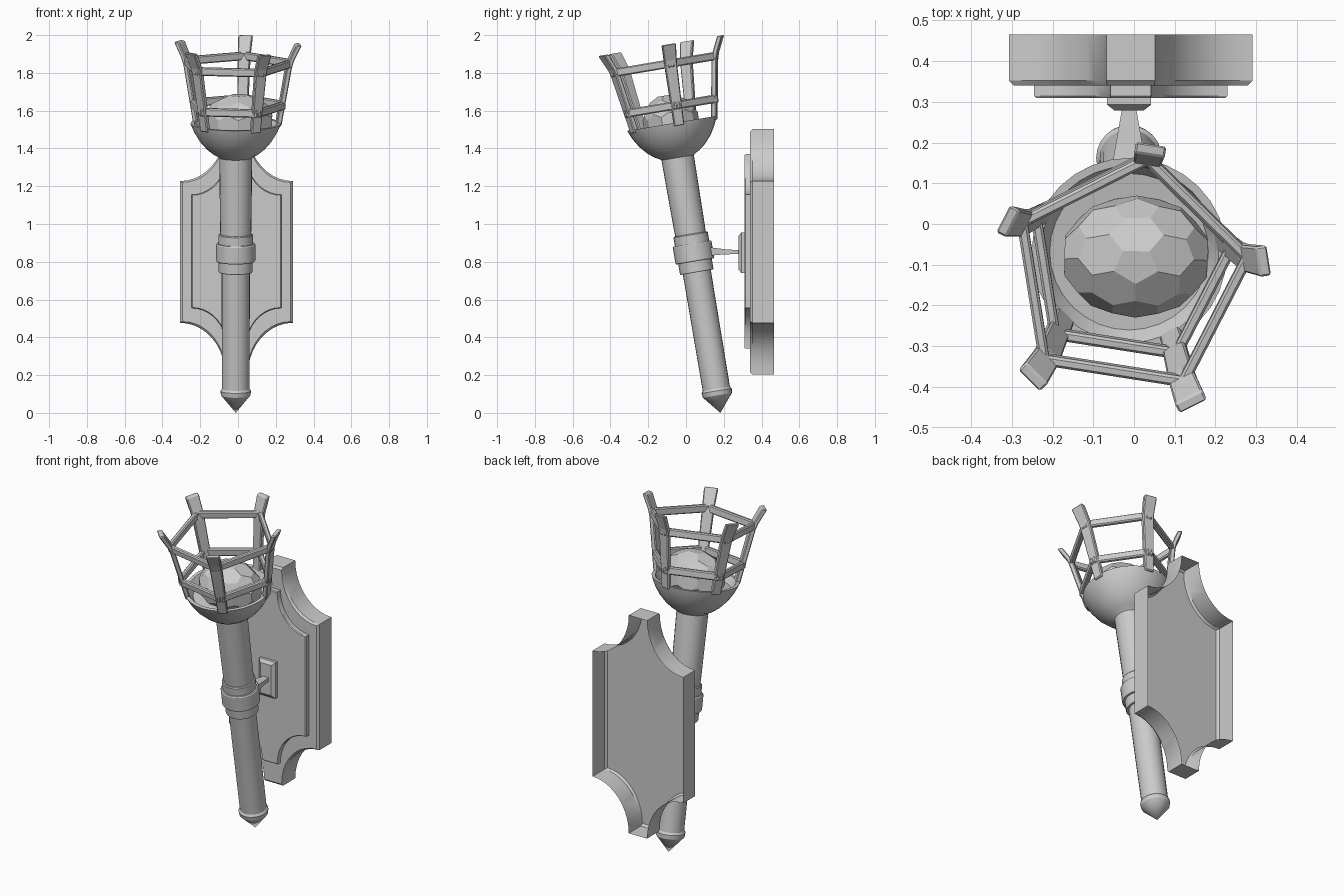
import bpy, bmesh, math
from mathutils import Matrix, Vector

if "Cube" in bpy.data.objects:
    bpy.data.objects.remove(bpy.data.objects["Cube"])

CX = -0.008
# torch frame: tip at the bottom, leaning forward
TILT = Matrix.Translation((-0.012, 0.182, 0)) @ Matrix.Rotation(math.radians(9.5), 4, 'X')


def finish(name, bm, matrix=Matrix(), bevel=0.0, smooth=False):
    bmesh.ops.recalc_face_normals(bm, faces=bm.faces)
    me = bpy.data.meshes.new(name)
    bm.transform(matrix)
    bm.to_mesh(me)
    bm.free()
    ob = bpy.data.objects.new(name, me)
    bpy.context.collection.objects.link(ob)
    if bevel:
        m = ob.modifiers.new("bevel", 'BEVEL')
        m.width, m.segments = bevel, 1
        m.limit_method = 'ANGLE'
    if smooth:
        bpy.ops.object.select_all(action='DESELECT')
        ob.select_set(True)
        bpy.context.view_layer.objects.active = ob
        bpy.ops.object.shade_smooth_by_angle(angle=math.radians(30))
    return ob


def lathe(name, profile, sides=24):
    bm = bmesh.new()
    vs = [bm.verts.new((r, 0, t)) for r, t in profile]
    es = [bm.edges.new(p) for p in zip(vs, vs[1:])]
    bmesh.ops.spin(bm, geom=vs + es, axis=(0, 0, 1), cent=(0, 0, 0),
                   angle=math.tau, steps=sides)
    bmesh.ops.remove_doubles(bm, verts=bm.verts, dist=1e-5)
    return finish(name, bm, TILT, smooth=True)


def loft(name, rings, matrix=Matrix(), bevel=0.0, smooth=False, open_start=False):
    bm = bmesh.new()
    loops = [[bm.verts.new(p) for p in ring] for ring in rings]
    n = len(loops[0])
    for a, b in zip(loops, loops[1:]):
        for i in range(n):
            j = (i + 1) % n
            bm.faces.new((a[i], a[j], b[j], b[i]))
    if not open_start:
        bm.faces.new(loops[0])
    bm.faces.new(loops[-1])
    return finish(name, bm, matrix, bevel, smooth)


def rect_y(y, hw, hh, z):
    return [(CX - 0.004 + sx * hw, y, z + sz * hh)
            for sx, sz in ((-1, -1), (1, -1), (1, 1), (-1, 1))]


# handle with pointed pommel
lathe("handle", [(0, 0), (0.07, 0.085), (0.078, 0.094), (0.081, 0.118), (0.073, 0.13),
                 (0.075, 0.75), (0.083, 1.0), (0.087, 1.375)])

# stepped collar
lathe("collar", [(0.075, 0.755), (0.087, 0.755), (0.09, 0.76), (0.09, 0.813), (0.1, 0.813),
                 (0.104, 0.819), (0.104, 0.903), (0.1, 0.909), (0.092, 0.909),
                 (0.092, 0.955), (0.088, 0.96), (0.08, 0.96)])

# bowl with a shallow bed
lathe("bowl", [(0.087, 1.37), (0.094, 1.376), (0.12, 1.39), (0.155, 1.418), (0.192, 1.46),
               (0.22, 1.506), (0.235, 1.54), (0.24, 1.554), (0.22, 1.554), (0.195, 1.515),
               (0, 1.505)], 32)

# faceted coal: dual of an icosphere, giving pentagons and hexagons
src = bmesh.new()
bmesh.ops.create_icosphere(src, subdivisions=2, radius=1)
bm = bmesh.new()
for f in src.faces:
    bm.verts.new(f.calc_center_median().normalized())
src.free()
bmesh.ops.convex_hull(bm, input=bm.verts)
bmesh.ops.dissolve_limit(bm, angle_limit=math.radians(12), verts=bm.verts, edges=bm.edges)
finish("coal", bm, Matrix.Translation((0.005, -0.08, 1.545))
       @ Matrix.Rotation(math.radians(9.5), 4, 'X')
       @ Matrix.Diagonal((0.187, 0.15, 0.145, 1)) @ Matrix.Rotation(0.3, 4, 'Z'))

# cage bars (centreline radius, height, half width) and the rungs between them
ANGLES = [math.radians(81 - 72 * i) for i in range(5)]
BAR = [(0.227, 1.535, 0.027), (0.283, 1.85, 0.033), (0.294, 1.885, 0.034), (0.335, 1.97, 0.038)]
SQUARE = ((-1, -1), (1, -1), (1, 1), (-1, 1))
for i, a in enumerate(ANGLES):
    out, side = Vector((math.cos(a), math.sin(a), 0)), Vector((-math.sin(a), math.cos(a), 0))
    rings = []
    for r, t, hw in BAR:
        c = out * r + Vector((0, 0, t))
        rings.append([c + out * 0.014 * u + side * hw * v for u, v in SQUARE])
    loft(f"cage_bar_{i + 1}", rings, TILT, 0.005)

    b = a - math.radians(72)
    mid = (a + b) / 2
    nrm = Vector((math.cos(mid), math.sin(mid), 0))
    for label, r, t in (("lower", 0.258, 1.645), ("upper", 0.295, 1.868)):
        rings = []
        for ang in (a, b):
            c = Vector((math.cos(ang) * r, math.sin(ang) * r, t))
            rings.append([c + nrm * 0.013 * u + Vector((0, 0, 0.022 * v)) for u, v in SQUARE])
        loft(f"{label}_rung_{i + 1}", rings, TILT, 0.006)


# wall plaque outline with scooped corners
def plaque_ring(y, hw, zc, hh, ax, az, inset=0.0):
    quarter = [(hw - ax * math.cos(k * math.pi / 20), hh - az * math.sin(k * math.pi / 20))
               for k in range(11)]
    pts = quarter + [(x, -z) for x, z in reversed(quarter)]
    pts += [(-x, -z) for x, z in quarter] + [(-x, z) for x, z in reversed(quarter)]
    sx, sz = 1 - inset / hw, 1 - inset / hh
    return [(CX + x * sx, y, zc + z * sz) for x, z in pts]


# plaques are hollow shells, open towards the wall
def plaque(name, y_back, y_front, ch, *shape):
    loft(name, [plaque_ring(y_back, *shape), plaque_ring(y_front + ch, *shape),
                plaque_ring(y_front, *shape, ch)], smooth=True, open_start=True)


plaque("wall_plate", 0.465, 0.34, 0.012, 0.299, 0.852, 0.65, 0.239, 0.275)
plaque("raised_panel", 0.34, 0.31, 0.005, 0.238, 0.855, 0.515, 0.188, 0.215)

# bracket pad and tapered arm
loft("bracket_pad", [rect_y(0.31, 0.054, 0.108, 0.848), rect_y(0.293, 0.054, 0.108, 0.848),
                     rect_y(0.279, 0.036, 0.09, 0.848)], open_start=True)
loft("bracket_arm", [rect_y(0.28, 0.018, 0.01, 0.851), rect_y(0.2, 0.032, 0.014, 0.853),
                     rect_y(0.1, 0.05, 0.025, 0.855)])
